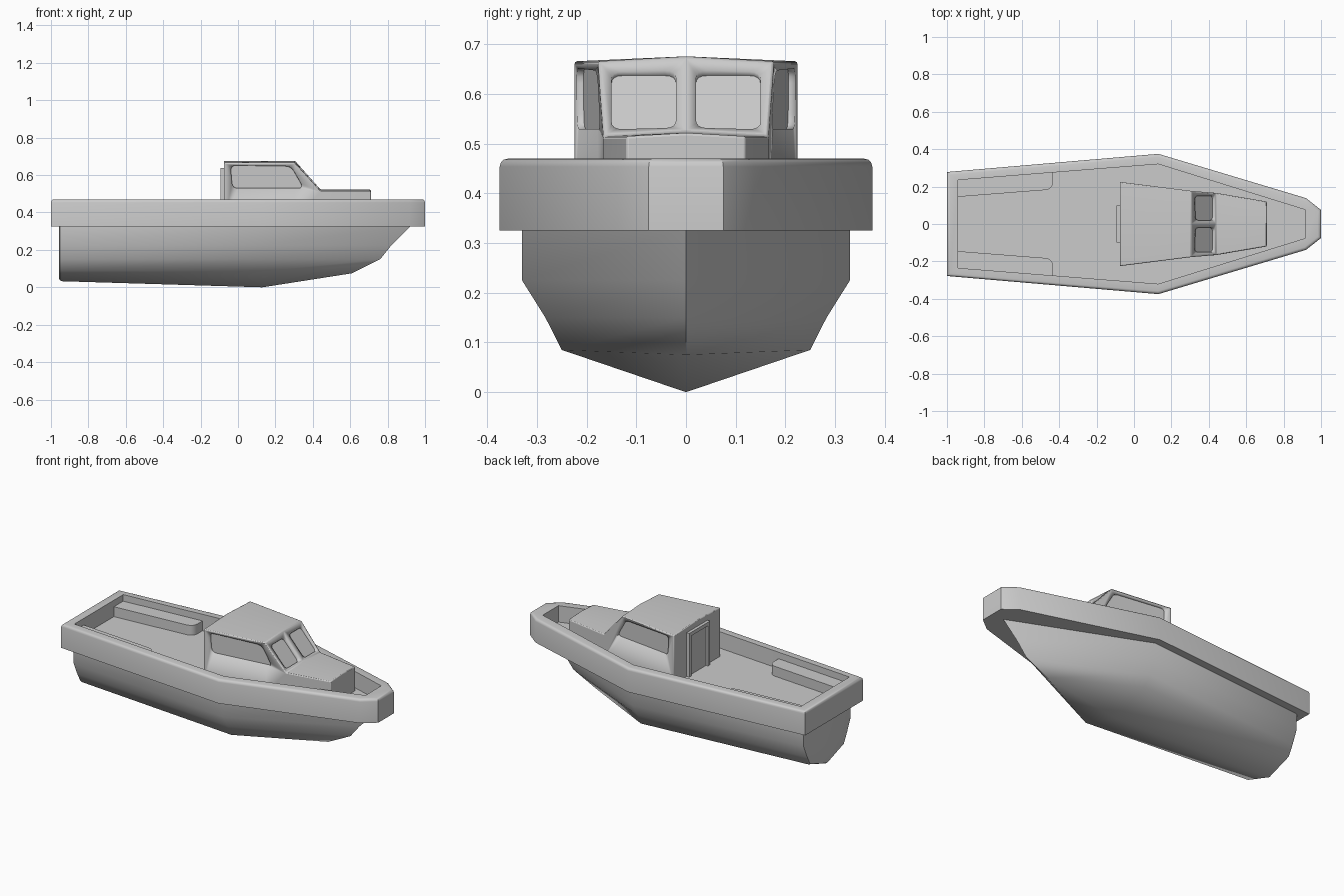
import bpy, bmesh
from mathutils import Vector

if "Cube" in bpy.data.objects:
    bpy.data.objects.remove(bpy.data.objects["Cube"])

DECK = 0.37


def finish(name, bm, angle=0.6):
    bmesh.ops.recalc_face_normals(bm, faces=bm.faces[:])
    me = bpy.data.meshes.new(name)
    bm.to_mesh(me)
    bm.free()
    ob = bpy.data.objects.new(name, me)
    bpy.context.collection.objects.link(ob)
    bpy.ops.object.select_all(action='DESELECT')
    ob.select_set(True)
    bpy.context.view_layer.objects.active = ob
    bpy.ops.object.shade_smooth_by_angle(angle=angle)
    return ob


def apply(ob):
    bpy.context.view_layer.objects.active = ob
    for m in list(ob.modifiers):
        bpy.ops.object.modifier_apply(modifier=m.name)


def bridge(bm, a, b, closed=True):
    n = len(a)
    return [bm.faces.new((a[i], a[(i + 1) % n], b[(i + 1) % n], b[i]))
            for i in range(n if closed else n - 1)]


def mirrored(half):
    """Half outline (y >= 0) to a full closed outline."""
    return half + [(x, -y) for x, y in reversed(half)]


def rounded(pts, r, steps=4):
    """Round polygon corners with small quadratic curves."""
    out = []
    for i, p in enumerate(pts):
        p, a, b = Vector(p), Vector(pts[i - 1]), Vector(pts[(i + 1) % len(pts)])
        s, e = p + (a - p).normalized() * r, p + (b - p).normalized() * r
        for k in range(steps + 1):
            t = k / steps
            out.append(s * (1 - t) ** 2 + p * 2 * t * (1 - t) + e * t * t)
    return out


def prism(bm, base, offset):
    a = [bm.verts.new(p) for p in base]
    b = [bm.verts.new(p + offset) for p in base]
    bm.faces.new(a)
    bm.faces.new(b)
    bridge(bm, a, b)


def box(bm, lo, hi):
    prism(bm, [Vector((x, y, lo[2])) for x, y in
               ((lo[0], lo[1]), (hi[0], lo[1]), (hi[0], hi[1]), (lo[0], hi[1]))],
          Vector((0, 0, hi[2] - lo[2])))


# Hull: waterlines as (stern y, stern z, middle y, middle z, bow x, bow z)
levels = [(0.235, 0.33, 0.33, 0.33, 0.925, 0.33),
          (0.23, 0.225, 0.33, 0.225, 0.82, 0.225),
          (0.197, 0.15, 0.283, 0.15, 0.76, 0.15),
          (0.165, 0.09, 0.25, 0.085, 0.61, 0.075),
          (0.0, 0.033, 0.0, 0.0, 0.61, 0.075)]
bm = bmesh.new()
rows = []
for sy, sz, my, mz, bx, bz in levels:
    rows.append([bm.verts.new(p) for p in
                 ((-0.957, sy, sz), (0.13, my, mz), (bx, 0, bz),
                  (0.13, -my, mz), (-0.957, -sy, sz))])
for a, b in zip(rows, rows[1:]):
    bridge(bm, a, b, False)
bm.faces.new(rows[0])
bmesh.ops.remove_doubles(bm, verts=bm.verts[:], dist=1e-5)
bmesh.ops.holes_fill(bm, edges=[e for e in bm.edges if e.is_boundary], sides=0)
transom = [e for e in bm.edges if all(v.co.x < -0.95 for v in e.verts)
           and min(v.co.z for v in e.verts) < 0.3]
bmesh.ops.recalc_face_normals(bm, faces=bm.faces[:])
bmesh.ops.bevel(bm, geom=transom, offset=0.015, segments=2, profile=0.5,
                affect='EDGES')
finish("hull", bm, 0.7)

# Gunwale band with sunken deck
outer = mirrored([(-1, 0.278), (0.13, 0.375), (0.92, 0.138), (1, 0.075)])
inner = mirrored([(-0.94, 0.235), (0.13, 0.32), (0.915, 0.076)])
bm = bmesh.new()
o0 = [bm.verts.new((x, y, 0.325)) for x, y in outer]
o1 = [bm.verts.new((x, y, 0.47)) for x, y in outer]
i1 = [bm.verts.new((x, y, 0.47)) for x, y in inner]
i0 = [bm.verts.new((x, y, DECK)) for x, y in inner]
bm.faces.new(o0)
bm.faces.new(i0)
bridge(bm, o0, o1)
bridge(bm, i1, i0)
# rim quads: outer 0..7, inner 0..5
for q in ((o1[0], o1[1], i1[1], i1[0]), (o1[1], o1[2], i1[2], i1[1]),
          (o1[2], o1[3], i1[2]), (o1[3], o1[4], i1[3], i1[2]),
          (o1[4], o1[5], i1[3]), (o1[5], o1[6], i1[4], i1[3]),
          (o1[6], o1[7], i1[5], i1[4]), (o1[7], o1[0], i1[0], i1[5])):
    bm.faces.new(q)
bmesh.ops.recalc_face_normals(bm, faces=bm.faces[:])
tops = set(o1)
bmesh.ops.bevel(bm, geom=[e for e in bm.edges if set(e.verts) <= tops],
                offset=0.016, segments=3, profile=0.5, affect='EDGES')
finish("gunwale_and_deck", bm)

# Side benches in the stern
for side, label in ((1, "left"), (-1, "right")):
    edge = [(-0.945, 0.145)]
    edge += [tuple(p) for p in rounded([(-0.945, 0.145), (-0.432, 0.185),
                                        (-0.432, 0.28)], 0.045)[5:10]]
    edge += [(-0.432, 0.28), (-0.945, 0.24)]
    bm = bmesh.new()
    prism(bm, [Vector((x, y * side, DECK - 0.01)) for x, y in edge],
          Vector((0, 0, 0.07)))
    finish(label + "_bench", bm)

# Cabin: stations as (x, half width, side height, centre height)
stations = [(-0.075, 0.225, 0.666, 0.676), (0.305, 0.177, 0.666, 0.676),
            (0.44, 0.166, 0.515, 0.524), (0.71, 0.12, 0.515, 0.522)]
bm = bmesh.new()
rows = [[bm.verts.new(p) for p in ((x, -w, DECK - 0.01), (x, -w, s), (x, 0, c),
                                   (x, w, s), (x, w, DECK - 0.01))]
        for x, w, s, c in stations]
for a, b in zip(rows, rows[1:]):
    bridge(bm, a, b)
bm.faces.new(rows[0])
bm.faces.new(rows[-1])
cabin = finish("cabin", bm, 0.5)
bev = cabin.modifiers.new("soft_edges", 'BEVEL')
bev.width, bev.segments, bev.angle_limit = 0.005, 2, 0.5
apply(cabin)

# Window recesses
cut = bmesh.new()
depth = 0.014
top, low = Vector((0.305, 0, 0.671)), Vector((0.44, 0, 0.5195))
down = (low - top).normalized()
n = Vector((-down.z, 0, down.x))
for side in (1, -1):
    # windscreen pane
    pane = rounded([(0.02, 0.033), (0.15, 0.033), (0.15, 0.188), (0.02, 0.188)], 0.022)
    prism(cut, [top + down * v + Vector((0, u * side, 0)) - n * depth
                for u, v in pane], n * 0.06)
    # side pane
    pane = rounded([(-0.04, 0.652), (0.285, 0.647), (0.352, 0.53), (-0.03, 0.53)], 0.03)
    out = Vector((0.126, side, 0)).normalized()
    prism(cut, [Vector((x, side * (0.225 - 0.126 * (x + 0.075)), z)) - out * depth
                for x, z in pane], out * 0.06)
cutter = finish("window_cutter", cut)
cutter.hide_render = True
mod = cabin.modifiers.new("windows", 'BOOLEAN')
mod.operation, mod.object, mod.solver = 'DIFFERENCE', cutter, 'EXACT'
apply(cabin)
bpy.data.objects.remove(cutter)

# Door frame on the rear of the cabin
bm = bmesh.new()
frame = [(-0.1, DECK - 0.005), (-0.1, 0.637), (0.1, 0.637), (0.1, DECK - 0.005),
         (0.078, DECK - 0.005), (0.078, 0.615), (-0.078, 0.615), (-0.078, DECK - 0.005)]
prism(bm, [Vector((-0.093, y, z)) for y, z in frame], Vector((0.022, 0, 0)))
finish("door_frame", bm)

# Door leaf with a middle rail
bm = bmesh.new()
box(bm, (-0.08, -0.078, DECK - 0.005), (-0.07, 0.078, 0.615))
finish("door", bm)
